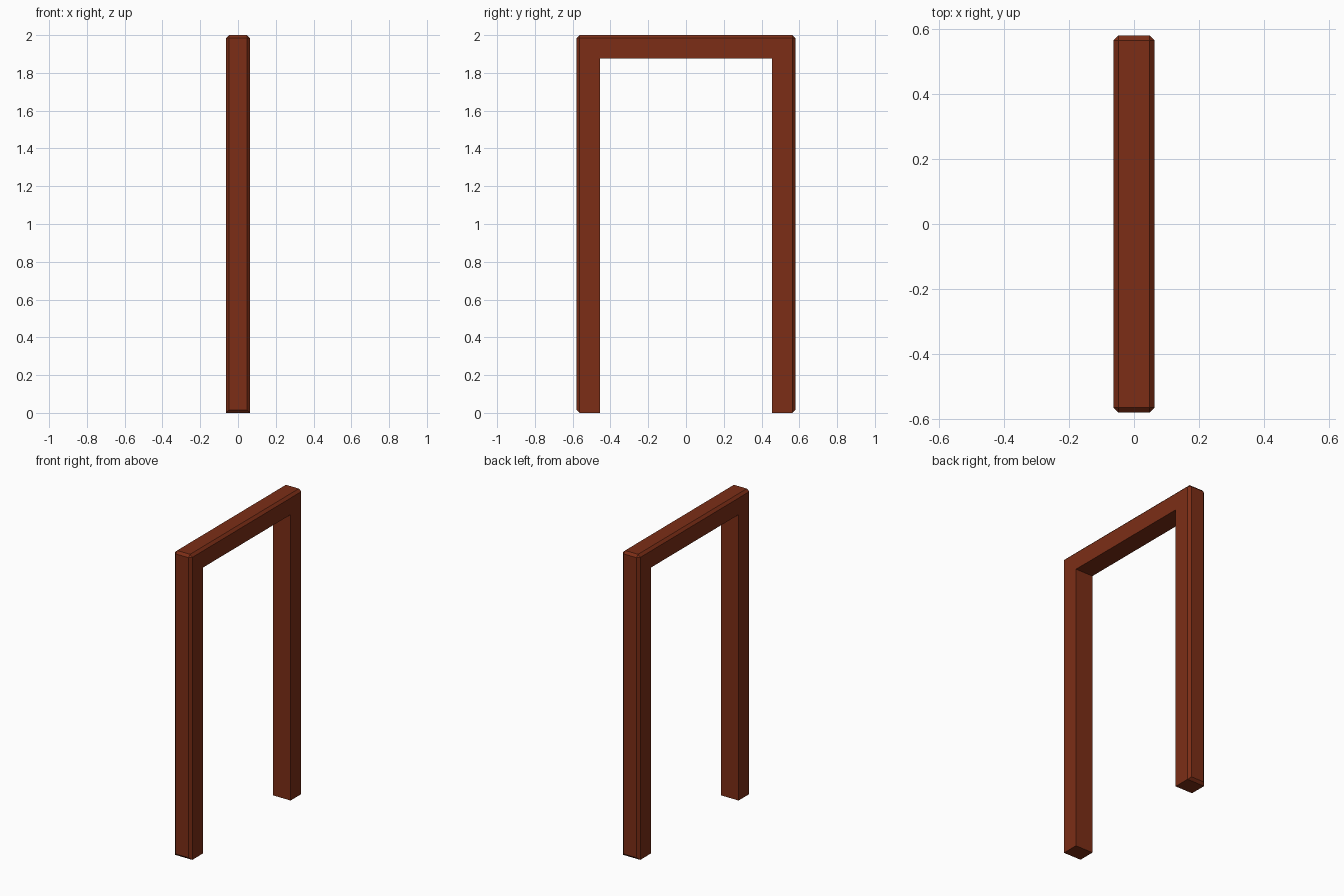
import bpy, bmesh

if "Cube" in bpy.data.objects:
    bpy.data.objects.remove(bpy.data.objects["Cube"])

HALF_DEPTH = 0.063   # half thickness along x
OUTER, INNER = 0.58, 0.455
TOP, SOFFIT = 2.0, 1.875
CHAMFER = 0.016

# Door frame: U-shaped profile extruded along x
profile = [(-OUTER, 0), (-INNER, 0), (-INNER, SOFFIT), (INNER, SOFFIT),
           (INNER, 0), (OUTER, 0), (OUTER, TOP), (-OUTER, TOP)]
bm = bmesh.new()
face = bm.faces.new([bm.verts.new((-HALF_DEPTH, y, z)) for y, z in profile])
ext = bmesh.ops.extrude_face_region(bm, geom=[face])
for v in ext["geom"]:
    if isinstance(v, bmesh.types.BMVert):
        v.co.x = HALF_DEPTH
bmesh.ops.recalc_face_normals(bm, faces=bm.faces[:])

# Chamfer every edge bordering the outer sides and the top; inner edges stay sharp
def is_outer(f):
    c = f.calc_center_median()
    return (abs(f.normal.y) > 0.9 and abs(c.y) > OUTER - 0.001) or \
           (f.normal.z > 0.9 and c.z > TOP - 0.001)

edges = {e for f in bm.faces if is_outer(f) for e in f.edges}
bmesh.ops.bevel(bm, geom=list(edges), offset=CHAMFER, offset_type='OFFSET',
                segments=1, profile=0.5, affect='EDGES')
bmesh.ops.recalc_face_normals(bm, faces=bm.faces[:])

mesh = bpy.data.meshes.new("door_frame")
bm.to_mesh(mesh)
bm.free()
frame = bpy.data.objects.new("door_frame", mesh)
bpy.context.collection.objects.link(frame)

# Red-brown wood
wood = bpy.data.materials.new("red_brown_wood")
wood.diffuse_color = (0.2, 0.027, 0.008, 1)
wood.use_nodes = True
wood.node_tree.nodes["Principled BSDF"].inputs["Base Color"].default_value = wood.diffuse_color
mesh.materials.append(wood)
